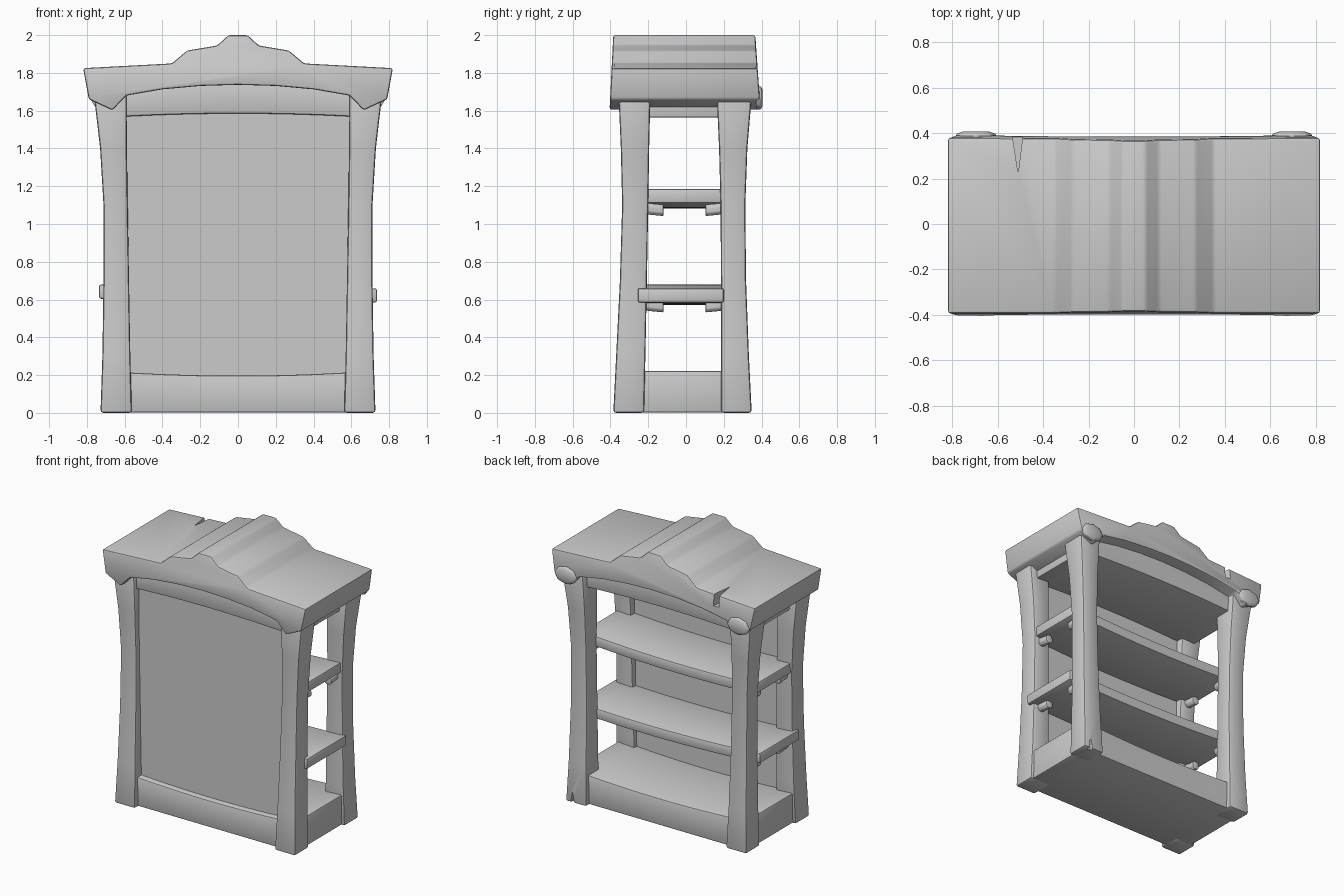
import bpy, math
from mathutils import Vector

if "Cube" in bpy.data.objects:
    bpy.data.objects.remove(bpy.data.objects["Cube"])

GREY = (0.6, 0.6, 0.6, 1)
grey = bpy.data.materials.new("plain grey")
grey.use_nodes = True
grey.diffuse_color = GREY
grey.node_tree.nodes["Principled BSDF"].inputs["Base Color"].default_value = GREY


def loft(name, rings, bevel=0.01):
    """Skin a closed solid through equal-sized rings of points."""
    n = len(rings[0])
    verts = [p for ring in rings for p in ring]
    faces = [list(range(n)), list(range(len(verts) - n, len(verts)))]
    for r in range(len(rings) - 1):
        for i in range(n):
            j = (i + 1) % n
            faces.append([r * n + i, r * n + j, (r + 1) * n + j, (r + 1) * n + i])
    mesh = bpy.data.meshes.new(name)
    mesh.from_pydata(verts, [], faces)
    obj = bpy.data.objects.new(name, mesh)
    bpy.context.collection.objects.link(obj)
    mesh.materials.append(grey)
    bpy.ops.object.select_all(action="DESELECT")
    bpy.context.view_layer.objects.active = obj
    obj.select_set(True)
    bpy.ops.object.mode_set(mode="EDIT")
    bpy.ops.mesh.select_all(action="SELECT")
    bpy.ops.mesh.normals_make_consistent(inside=False)
    bpy.ops.object.mode_set(mode="OBJECT")
    if bevel:
        mod = obj.modifiers.new("soft edges", "BEVEL")
        mod.width, mod.segments = bevel, 2
        mod.limit_method, mod.angle_limit = "ANGLE", math.radians(30)
        bpy.ops.object.modifier_apply(modifier=mod.name)
        bpy.ops.object.shade_smooth_by_angle(angle=math.radians(35))
    return obj


def beam(name, half, y0, y1, bottom, top, bevel=0.01, steps=12):
    """Plank along x whose bottom and top heights are functions of t in -1..1."""
    rings = []
    for k in range(steps + 1):
        t = 2 * k / steps - 1
        x, b, h = t * half, bottom(t), top(t)
        rings.append([(x, y0, b), (x, y1, b), (x, y1, h), (x, y0, h)])
    return loft(name, rings, bevel)


def cut(target, points, shift):
    """Remove a prism with the given outline, swept along shift."""
    far = [tuple(Vector(p) + Vector(shift)) for p in points]
    cutter = loft("crack_cutter", [points, far], 0)
    mod = target.modifiers.new("crack", "BOOLEAN")
    mod.operation, mod.object, mod.solver = "DIFFERENCE", cutter, "EXACT"
    bpy.context.view_layer.objects.active = target
    bpy.ops.object.modifier_apply(modifier=mod.name)
    bpy.data.objects.remove(cutter)


# Crest: stepped outline with an arched underside and drooping corner brackets
crest = [(0.05, 2.0), (0.11, 1.945), (0.27, 1.918), (0.35, 1.85), (0.82, 1.825),
         (0.79, 1.66), (0.665, 1.602), (0.59, 1.68), (0.4, 1.713), (0.2, 1.731)]
outline = crest + [(0, 1.737)] + [(-x, z) for x, z in reversed(crest)]
front = [(x, -0.405 + 0.05 * (z - 1.6), z) for x, z in outline]
back = [(x, 0.395 - 0.07 * (z - 1.6), z) for x, z in outline]
roof = loft("crest_roof", [front, back], 0.012)
cut(roof, [(-0.54, 0.42, 1.76), (-0.485, 0.42, 1.76), (-0.51, 0.225, 1.76)], (0, 0, 0.2))

# Legs: waisted posts given as height, outer x, inner x, then outer and inner y
front_leg = [(0, 0.728, 0.562, -0.385, -0.222), (0.3, 0.718, 0.57, -0.37, -0.215),
             (0.7, 0.712, 0.577, -0.35, -0.207), (1.1, 0.712, 0.584, -0.338, -0.2),
             (1.4, 0.73, 0.588, -0.345, -0.195), (1.7, 0.765, 0.59, -0.358, -0.188)]
back_leg = [(0, 0.728, 0.562, 0.348, 0.186), (0.3, 0.718, 0.57, 0.333, 0.186),
            (0.7, 0.712, 0.577, 0.318, 0.185), (1.1, 0.712, 0.584, 0.314, 0.183),
            (1.4, 0.73, 0.588, 0.325, 0.175), (1.7, 0.765, 0.59, 0.35, 0.162)]
for side, s in (("left", 1), ("right", -1)):
    for end, rows in (("front", front_leg), ("back", back_leg)):
        leg = loft(f"{end}_{side}_leg",
                   [[(s * a, c, z), (s * b, c, z), (s * b, d, z), (s * a, d, z)]
                    for z, a, b, c, d in rows], 0.015)
        if (end, side) == ("back", "left"):
            cut(leg, [(0.65, 0.4, -0.02), (0.69, 0.4, -0.02), (0.675, 0.4, 0.08)],
                (0, -0.08, 0))

# Plinth and lintel joining the legs
beam("plinth", 0.705, -0.345, 0.31, lambda t: 0.003, lambda t: 0.197 + 0.025 * t * t)
beam("lintel", 0.7, -0.325, 0.295, lambda t: 1.585 - 0.022 * t * t, lambda t: 1.76 - 0.07 * t * t)

# Closed panel between the front legs
beam("panel", 0.62, -0.3, -0.245, lambda t: 0.1, lambda t: 1.65, 0)

# Sagging, slightly tilted shelves resting on pegs
for name, z, tilt, half in (("lower", 0.595, -0.01, 0.735), ("upper", 1.105, 0.006, 0.7)):
    def under(t, z=z, tilt=tilt):
        return z + tilt * t - 0.022 * (1 - t * t)
    beam(f"{name}_shelf", half, -0.255, 0.2, under, lambda t: under(t) + 0.075)
    for side, s in (("left", 1), ("right", -1)):
        for end, e in (("front", -1), ("back", 1)):
            rings = [[(s * 0.65 + 0.03 * math.cos(a), e * y - 0.008,
                       z + lift + 0.033 * math.sin(a))
                      for a in [math.radians(45 + 90 * i + o) for i in range(4) for o in (-20, 20)]]
                     for y, lift in ((0.24, -0.02), (0.112, -0.033))]
            loft(f"{name}_{end}_{side}_peg", rings, 0.004)

# Domed knots on the back corner brackets
for side, s in (("left", 1), ("right", -1)):
    loft(f"{side}_knot",
         [[(s * 0.695 + r * math.cos(i * math.pi / 4), y, 1.668 + 0.7 * r * math.sin(i * math.pi / 4))
           for i in range(8)] for r, y in ((0.09, 0.37), (0.088, 0.396), (0.06, 0.406))], 0.004)
